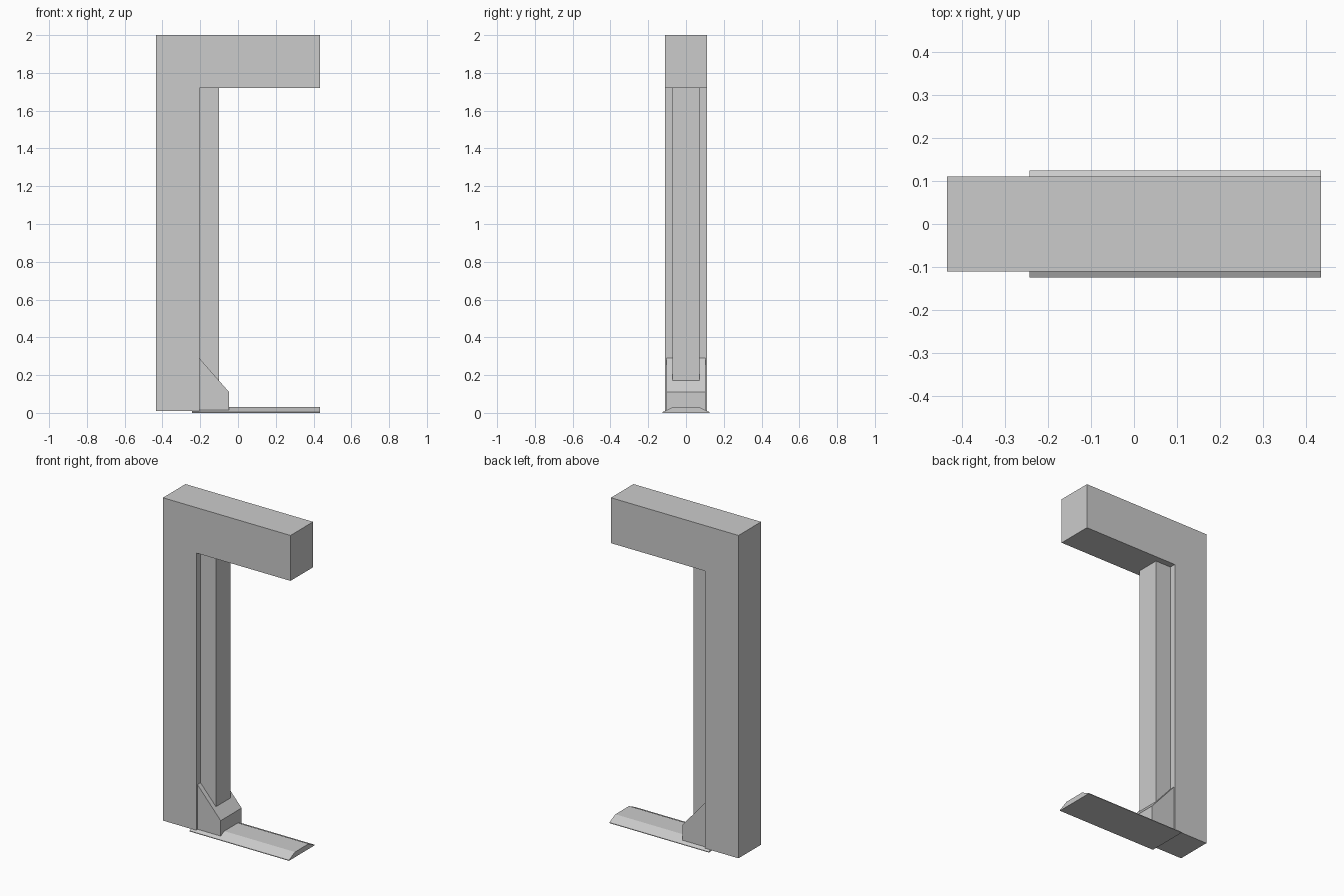
import bpy, bmesh
from mathutils import Vector

if "Cube" in bpy.data.objects:
    bpy.data.objects.remove(bpy.data.objects["Cube"])


def extrude_profile(name, points, offset):
    """Extrude a closed polygon of 3D points along an offset vector."""
    bm = bmesh.new()
    face = bm.faces.new([bm.verts.new(p) for p in points])
    res = bmesh.ops.extrude_face_region(bm, geom=[face], use_keep_orig=True)
    verts = [g for g in res["geom"] if isinstance(g, bmesh.types.BMVert)]
    bmesh.ops.translate(bm, verts=verts, vec=Vector(offset))
    bmesh.ops.recalc_face_normals(bm, faces=bm.faces[:])
    mesh = bpy.data.meshes.new(name)
    bm.to_mesh(mesh)
    bm.free()
    obj = bpy.data.objects.new(name, mesh)
    bpy.context.collection.objects.link(obj)
    return obj


def side_part(name, profile, half_width):
    """Front-view (x, z) profile given thickness symmetric about y = 0."""
    return extrude_profile(name, [(x, -half_width, z) for x, z in profile],
                           (0, 2 * half_width, 0))


# Column with overhanging top arm
side_part("column_and_arm", [(-0.435, 0.01), (-0.205, 0.01), (-0.205, 1.72),
                             (0.435, 1.72), (0.435, 2.0), (-0.435, 2.0)], 0.11)

# Narrow rail on the inner side of the column, its foot inside the bracket
side_part("inner_rail", [(-0.205, 0.1), (-0.10, 0.1),
                         (-0.10, 1.72), (-0.205, 1.72)], 0.072)

# Sloped bracket at the foot of the column
side_part("foot_bracket", [(-0.205, 0.012), (-0.047, 0.012),
                           (-0.047, 0.11), (-0.205, 0.29)], 0.102)

# Floor plate with bevelled long edges
section = [(-0.125, 0), (0.125, 0), (0.125, 0.004),
           (0.066, 0.032), (-0.066, 0.032), (-0.125, 0.004)]
extrude_profile("floor_plate", [(-0.243, y, z) for y, z in section],
                (0.678, 0, 0))
